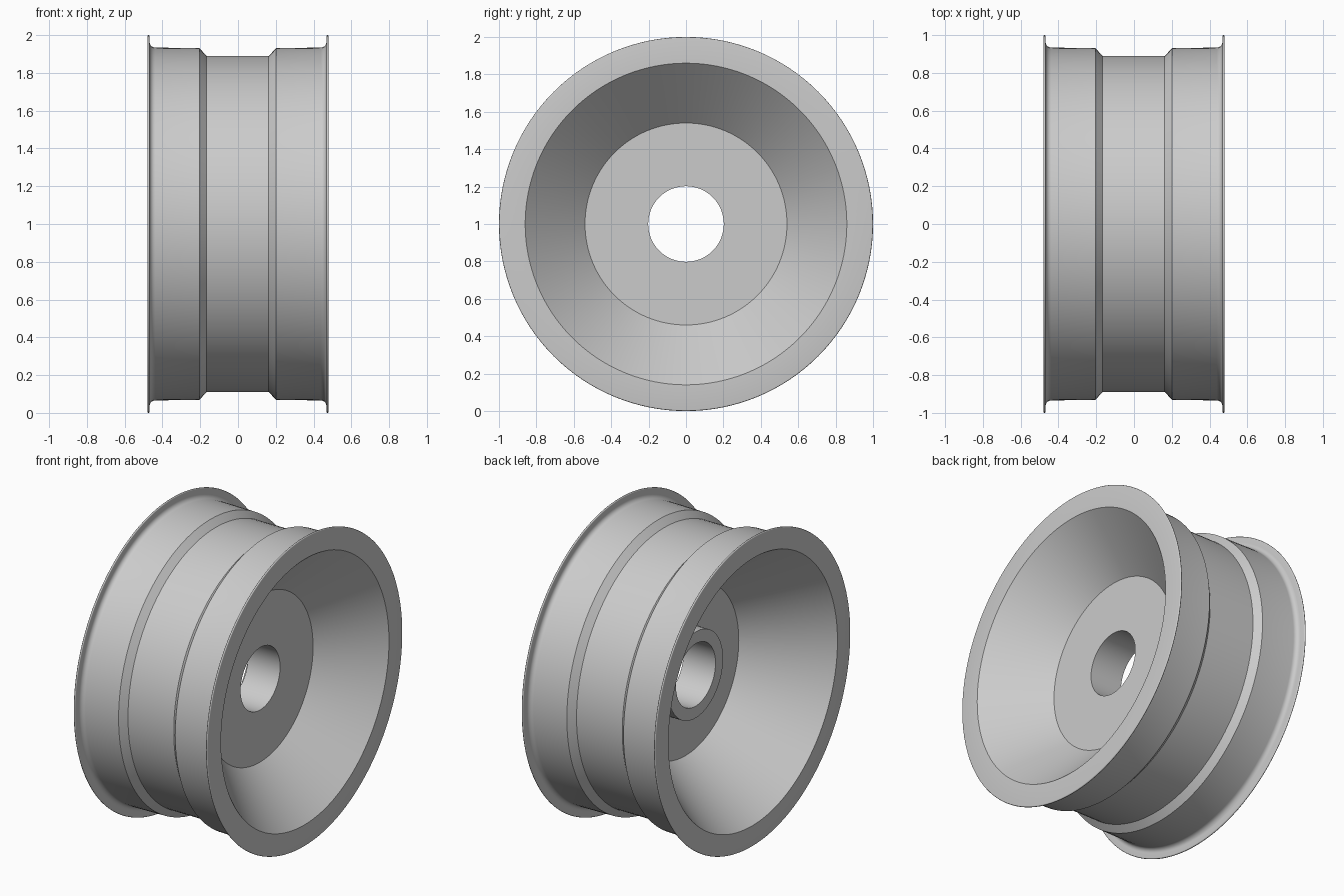
import bpy, bmesh, math
from mathutils import Matrix, Vector

cube = bpy.data.objects.get("Cube")
if cube:
    bpy.data.objects.remove(cube, do_unlink=True)

SEGMENTS = 128


def make_material(name, colour):
    mat = bpy.data.materials.new(name)
    mat.use_nodes = True
    mat.diffuse_color = colour
    mat.node_tree.nodes["Principled BSDF"].inputs["Base Color"].default_value = colour
    return mat


def arc(cx, cr, radius, start, end, steps):
    """Points (x, radius) along a circular arc, angles in degrees."""
    angles = [math.radians(start + (end - start) * i / steps) for i in range(steps + 1)]
    return [(cx + radius * math.cos(a), cr + radius * math.sin(a)) for a in angles]


def lathe(name, profile, mat):
    """Revolve a closed (x, radius) profile about the wheel axle."""
    bm = bmesh.new()
    verts = [bm.verts.new((x, 0, r)) for x, r in profile]
    edges = [bm.edges.new((v, verts[(i + 1) % len(verts)])) for i, v in enumerate(verts)]
    bmesh.ops.spin(bm, geom=verts + edges, cent=(0, 0, 0), axis=(1, 0, 0),
                   angle=math.tau, steps=SEGMENTS, use_merge=True)
    bmesh.ops.remove_doubles(bm, verts=bm.verts[:], dist=0.0001)
    bmesh.ops.recalc_face_normals(bm, faces=bm.faces[:])
    bmesh.ops.transform(bm, matrix=Matrix.Translation(Vector((0, 0, 1))), verts=bm.verts[:])
    mesh = bpy.data.meshes.new(name)
    bm.to_mesh(mesh)
    bm.free()
    mesh.materials.append(mat)
    obj = bpy.data.objects.new(name, mesh)
    bpy.context.collection.objects.link(obj)
    bpy.ops.object.select_all(action='DESELECT')
    obj.select_set(True)
    bpy.context.view_layer.objects.active = obj
    bpy.ops.object.shade_smooth_by_angle(angle=math.radians(30))
    return obj


# Rim flange: fillet from the bead seat, then a thin lip with a rounded edge
flange = arc(0.438, 0.964, 0.03, -90, 0, 6) + arc(0.474, 0.994, 0.006, 180, 0, 8)

# Outer barrel: flange, bead seat and drop centre
right_outer = [(0.162, 0.889), (0.202, 0.931)] + flange
left_outer = [(-x, r) for x, r in reversed(flange)] + [(-0.204, 0.931), (-0.166, 0.889)]

# Dished faces, centre disc, axle bore and raised hub collar
right_dish = [(0.48, 0.86), (0.16, 0.54), (0.16, 0.202)]
left_dish = [(-0.07, 0.202), (-0.07, 0.279), (0.0, 0.279), (0.0, 0.54), (-0.48, 0.865)]

steel = make_material("grey metal", (0.6, 0.6, 0.6, 1))
lathe("wheel_rim", left_outer + right_outer + right_dish + left_dish, steel)
